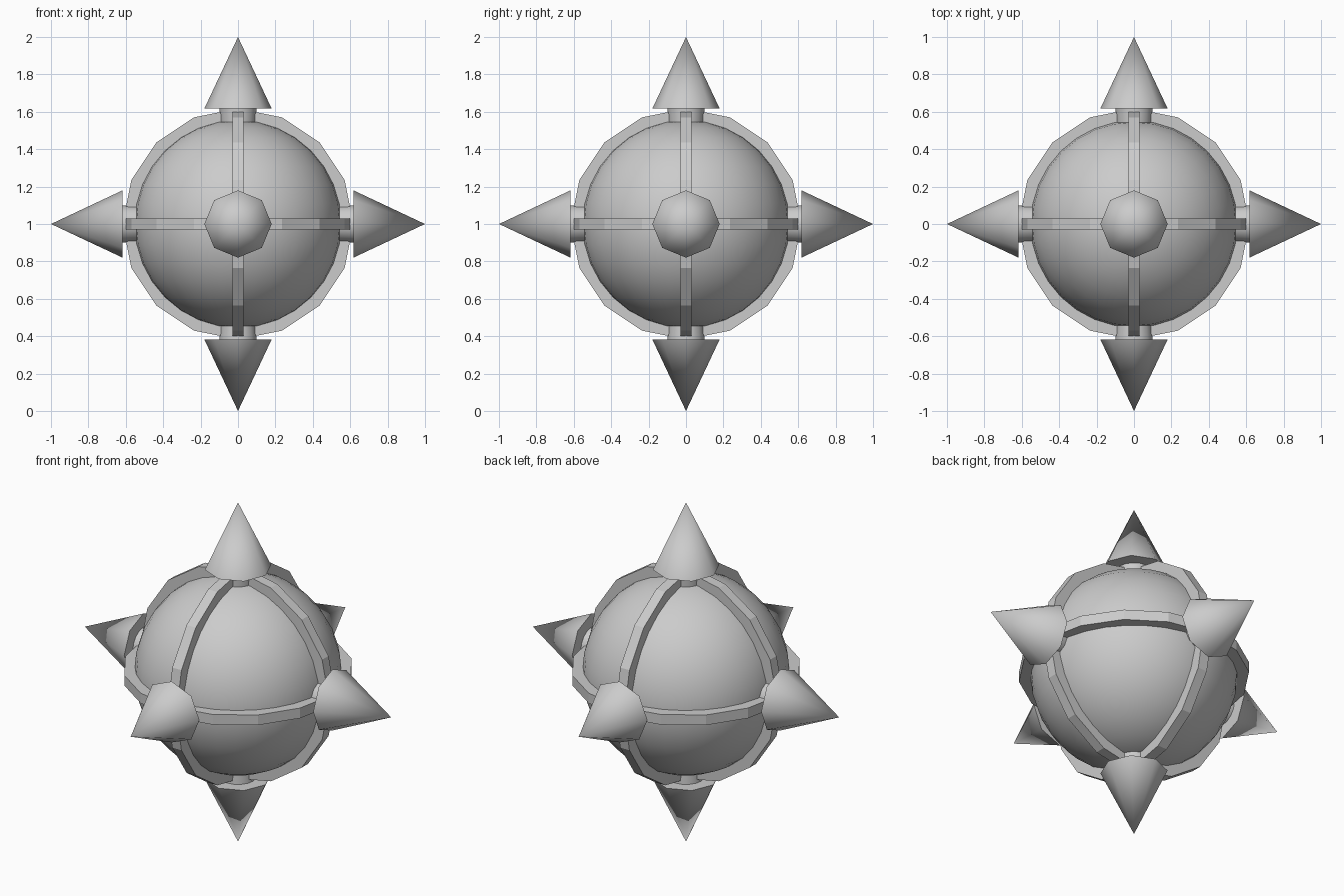
import bpy, bmesh, math
from mathutils import Vector, Matrix

if "Cube" in bpy.data.objects:
    bpy.data.objects.remove(bpy.data.objects["Cube"])

CENTRE = Vector((0, 0, 1))
AXES = {"right": (1, 0, 0), "left": (-1, 0, 0), "back": (0, 1, 0),
        "front": (0, -1, 0), "top": (0, 0, 1), "bottom": (0, 0, -1)}


def lathe(name, profile, sides, direction, closed=False, smooth=None):
    """Revolve (radius, height) points around an axis through the centre."""
    rot = Vector(direction).to_track_quat('Z', 'Y').to_matrix().to_4x4()
    mat = Matrix.Translation(CENTRE) @ rot
    bm = bmesh.new()
    loops = []
    for r, h in profile:
        if r == 0:
            loops.append([bm.verts.new((0, 0, h))] * sides)
        else:
            loops.append([bm.verts.new((r * math.cos(a), r * math.sin(a), h))
                          for a in (2 * math.pi * i / sides for i in range(sides))])
    pairs = list(zip(loops, loops[1:]))
    if closed:
        pairs.append((loops[-1], loops[0]))
    for a, b in pairs:
        for i in range(sides):
            j = (i + 1) % sides
            bm.faces.new(list(dict.fromkeys((a[i], a[j], b[j], b[i]))))
    bmesh.ops.recalc_face_normals(bm, faces=bm.faces)
    bm.transform(mat)
    mesh = bpy.data.meshes.new(name)
    bm.to_mesh(mesh)
    bm.free()
    obj = bpy.data.objects.new(name, mesh)
    bpy.context.collection.objects.link(obj)
    if smooth:
        bpy.ops.object.select_all(action='DESELECT')
        obj.select_set(True)
        bpy.context.view_layer.objects.active = obj
        bpy.ops.object.shade_smooth_by_angle(angle=math.radians(smooth))
    return obj


# Round body
bpy.ops.mesh.primitive_uv_sphere_add(segments=32, ring_count=16, radius=0.555, location=CENTRE)
body = bpy.context.object
body.name = "body"
bpy.ops.object.shade_smooth()

# Three raised bands, one around each axis
for axis in ("right", "back", "top"):
    lathe("band_" + axis, [(0.52, -0.03), (0.617, -0.03), (0.617, 0.03), (0.52, 0.03)],
          16, AXES[axis], closed=True)

# Spike and collar on each axis direction
for side, d in AXES.items():
    lathe("collar_" + side, [(0, 0.5), (0.093, 0.5), (0.1, 0.62), (0, 0.62)], 16, d, smooth=40)
    lathe("spike_" + side, [(0, 0.617), (0.18, 0.617), (0, 1.0)], 8, d, smooth=60)
